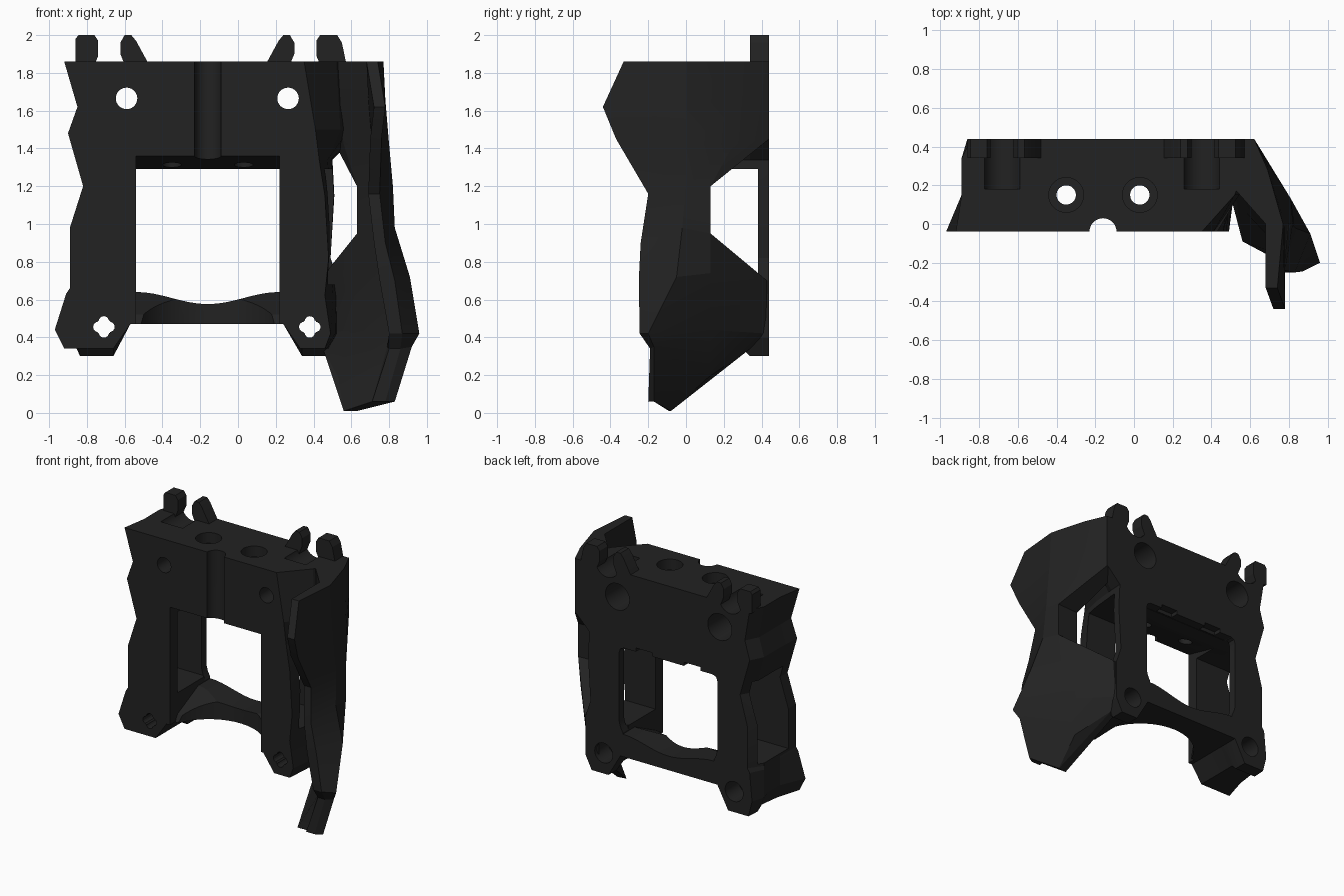
import bpy, bmesh, math
from mathutils import Vector

if "Cube" in bpy.data.objects:
    bpy.data.objects.remove(bpy.data.objects["Cube"])

mat = bpy.data.materials.new("matte_black")
mat.diffuse_color = (0.016, 0.016, 0.016, 1)
mat.use_nodes = True
mat.node_tree.nodes["Principled BSDF"].inputs["Base Color"].default_value = mat.diffuse_color


def make(name, verts, faces):
    me = bpy.data.meshes.new(name)
    bm = bmesh.new()
    vs = [bm.verts.new(v) for v in verts]
    for f in faces:
        bm.faces.new([vs[i] for i in f])
    bmesh.ops.recalc_face_normals(bm, faces=bm.faces)
    bm.to_mesh(me)
    bm.free()
    me.materials.append(mat)
    ob = bpy.data.objects.new(name, me)
    bpy.context.collection.objects.link(ob)
    return ob


def loft(name, *rings):
    """Closed solid through matching outlines."""
    n, k = len(rings[0]), len(rings)
    faces = [range(n), range(n * k - 1, n * (k - 1) - 1, -1)]
    for r in range(0, n * (k - 1), n):
        faces += [(r + i, r + (i + 1) % n, r + n + (i + 1) % n, r + n + i) for i in range(n)]
    return make(name, [v for ring in rings for v in ring], faces)


def prism(name, outline, y0, y1):
    """Outline in x, z extruded along y."""
    return loft(name, [(x, y0, z) for x, z in outline], [(x, y1, z) for x, z in outline])


def side_prism(name, outline, x0, x1):
    """Outline in y, z extruded along x."""
    return loft(name, [(x0, y, z) for y, z in outline], [(x1, y, z) for y, z in outline])


def rod(name, a, b, r, n=32):
    """Cylinder from point a to point b."""
    a, b = Vector(a), Vector(b)
    q = (b - a).to_track_quat('Z', 'Y')
    ring = [q @ Vector((r * math.cos(t), r * math.sin(t), 0))
            for t in (2 * math.pi * i / n for i in range(n))]
    return loft(name, [a + v for v in ring], [b + v for v in ring])


def cut(ob, cutter):
    m = ob.modifiers.new("cut", 'BOOLEAN')
    m.operation, m.solver, m.object = 'DIFFERENCE', 'EXACT', cutter
    dg = bpy.context.evaluated_depsgraph_get()
    me = bpy.data.meshes.new_from_object(ob.evaluated_get(dg))
    ob.modifiers.clear()
    ob.data = me
    bpy.data.objects.remove(cutter)


# Main frame: outlines as (front x, back x, front z, back z)
outline = [
    (-.92, -.84, 1.86, 1.86), (-.85, -.80, 1.62, 1.62), (-.90, -.84, 1.48, 1.48),
    (-.82, -.76, 1.20, 1.20), (-.89, -.82, .98, .98), (-.89, -.82, .66, .66),
    (-.91, -.84, .63, .63), (-.97, -.86, .44, .42), (-.92, -.83, .34, .30),
    (-.66, -.66, .34, .30), (-.57, -.57, .47, .47), (.24, .24, .47, .47),
    (.33, .34, .34, .30), (.46, .48, .34, .30), (.49, .53, .42, .40),
    (.46, .53, .62, .70), (.48, .49, .82, .82), (.46, .51, 1.15, 1.15),
    (.43, .50, 1.34, 1.34), (.41, .62, 1.50, 1.46), (.35, .62, 1.86, 1.86)]


def station(y, t, tz):
    """Outline at depth y: the left side is flat between its chamfered ends."""
    ring = []
    for i, (a, b, c, d) in enumerate(outline):
        x = max(a, -.89) if i < 8 and 0 < t < 1 else a + (b - a) * t
        ring.append((x, y, c + (d - c) * tz))
    return ring


frame = loft("frame", station(-.04, 0, 0), station(.15, .63, 0), station(.30, .85, 0),
             station(.34, .93, 1), station(.44, 1, 1))

# Window with a sagging lower edge, wider at the back
sag = [(.22 - .0475 * i, .608 + .032 * math.cos(2 * math.pi * i / 16)) for i in range(17)]
cut(frame, prism("window_cutter", [(.22, 1.29)] + sag + [(-.54, 1.29)], -.2, .6))
cut(frame, prism("back_window_cutter", [
    (-.57, .73), (-.56, .69), (-.54, .65), (.22, .65), (.24, .69), (.25, .73),
    (.25, 1.25), (.24, 1.28), (.21, 1.292), (-.53, 1.292), (-.56, 1.28), (-.57, 1.25)], .37, .6))
# Sloped underside of the top block and sloped bridge between the feet
cut(frame, side_prism("ceiling_cutter", [(-.2, 1.2), (.24, 1.2), (.24, 1.29), (-.04, 1.36),
                                         (-.2, 1.36)], -.54, .22))
cut(frame, side_prism("bridge_cutter", [(-.2, .40), (-.02, .40), (.05, .52), (.34, .66), (.34, .75),
                                        (-.2, .75)], -.54, .22))
cut(frame, rod("arch_cutter", (-.16, -.12, .2), (-.16, -.12, .9), .38, 48))
# Side gaps between the thin front columns and the back plate
cut(frame, side_prism("gap_cutter", [(.05, .68), (.38, .68), (.38, 1.29), (.05, 1.29)], -1.2, .7))
# Notches in the upper edge of the back window
for x in (-.36, .04):
    cut(frame, side_prism("notch_cutter", [(.38, 1.2), (.5, 1.2), (.5, 1.32), (.38, 1.32)],
                          x - .07, x + .07))
# Cable groove
cut(frame, rod("groove_cutter", (-.16, -.04, 1.3), (-.16, -.04, 2), .07))
# Upper screw holes, counterbored at the back
for x in (-.59, .265):
    cut(frame, rod("hole_cutter", (x, -.2, 1.665), (x, .6, 1.665), .057))
    cut(frame, rod("bore_cutter", (x, .2, 1.665), (x, .6, 1.665), .10))
# Vertical screw holes, counterbored on top
for x in (-.35, .03):
    cut(frame, rod("hole_cutter", (x, .15, 1.1), (x, .15, 2), .05))
    cut(frame, rod("bore_cutter", (x, .15, 1.78), (x, .15, 2), .09))
# Foot holes with four round lobes
for x in (-.71, .38):
    cut(frame, rod("hole_cutter", (x, -.2, .455), (x, .6, .455), .044))
    for dx, dz in ((.03, 0), (-.03, 0), (0, .03), (0, -.03)):
        cut(frame, rod("lobe_cutter", (x + dx, -.2, .455 + dz), (x + dx, .6, .455 + dz), .027, 16))
    cut(frame, rod("bore_cutter", (x, .28, .455), (x, .6, .455), .075))
# Rounded hook seats sunk in the top
for x in (-.68, .35):
    cut(frame, rod("seat_cutter", (x, .18, 1.885), (x, .6, 1.885), .095))

# Hook tabs, mirrored in pairs about each seat
wide = [(-.18, 1.84), (-.18, 1.98), (-.165, 2.0), (-.08, 2.0), (-.06, 1.97),
        (-.06, 1.89), (-.09, 1.82)]
lean = [(.21, 1.84), (.20, 1.86), (.14, 1.97), (.115, 2.0), (.08, 2.0), (.057, 1.96),
        (.057, 1.90), (.09, 1.82)]
for side, x, s in (("left", -.68, 1), ("right", .355, -1)):
    for kind, shape in (("outer", wide), ("inner", lean)):
        prism(f"{side}_{kind}_hook", [(x + s * a, z) for a, z in shape], .34, .44)
# Sloped root of the right outer hook
prism("right_hook_root", [(.50, 1.84), (.50, 2.0), (.525, 2.0), (.55, 1.96), (.575, 1.84)], .34, .44)

# Side wing: columns run from the back plate to the front edge, rows from the top down
rows = [
    [(.62, .44, 1.86), (.69, .28, 1.86), (.77, .00, 1.86), (.74, -.33, 1.86)],
    [(.62, .44, 1.62), (.70, .28, 1.62), (.78, .00, 1.66), (.78, -.44, 1.62)],
    [(.62, .44, 1.45), (.73, .25, 1.42), (.80, .00, 1.42), (.76, -.37, 1.45)],
    [None, (.81, .13, 1.20), (.82, .00, 1.20), (.75, -.20, 1.16)],
    [None, (.81, .13, .95), (.83, -.02, .98), (.78, -.24, .90)],
    [(.55, .43, .70), (.79, .13, .74), (.91, -.05, .72), (.83, -.25, .70)],
    [(.52, .42, .42), (.75, .13, .44), (.96, -.20, .42), (.87, -.245, .42)],
    [(.50, .34, .34), (.65, .12, .19), (.92, -.17, .35), (.86, -.19, .34)],
    [None, (.63, -.08, .01), (.83, -.17, .06), (.78, -.20, .06)]]
thick = [(.12, .17, .09, .06)] * 3 + [(.12, .18, .09, .06)] * 2 + [
    (.12, .17, .13, .08), (.08, .14, .14, .07), (.05, .12, .13, .06), (0, .07, .12, .07)]
verts, ids = [], {}
for r, row in enumerate(rows):
    for c, p in enumerate(row):
        if p:
            ids[r, c] = len(verts)
            drop = .10 if c == 1 and r < 2 else .01 * (c < 2)
            verts += [p, (p[0] - thick[r][c], p[1] - drop, p[2])]
skin = []
for r in range(len(rows) - 1):
    for c in range(3):
        f = [ids[k] for k in ((r, c), (r, c + 1), (r + 1, c + 1), (r + 1, c)) if k in ids]
        if len(f) > 2:
            skin.append(f)
edges = {(a, b) for f in skin for a, b in zip(f, f[1:] + f[:1])}
rim = [(a, b, b + 1, a + 1) for a, b in sorted(edges) if (b, a) not in edges]
make("side_wing", verts, skin + [[i + 1 for i in reversed(f)] for f in skin] + rim)

# Smooth the round holes, keep the facets sharp
for ob in bpy.context.scene.objects:
    ob.select_set(True)
    bpy.context.view_layer.objects.active = ob
bpy.ops.object.shade_smooth_by_angle(angle=math.radians(15))
